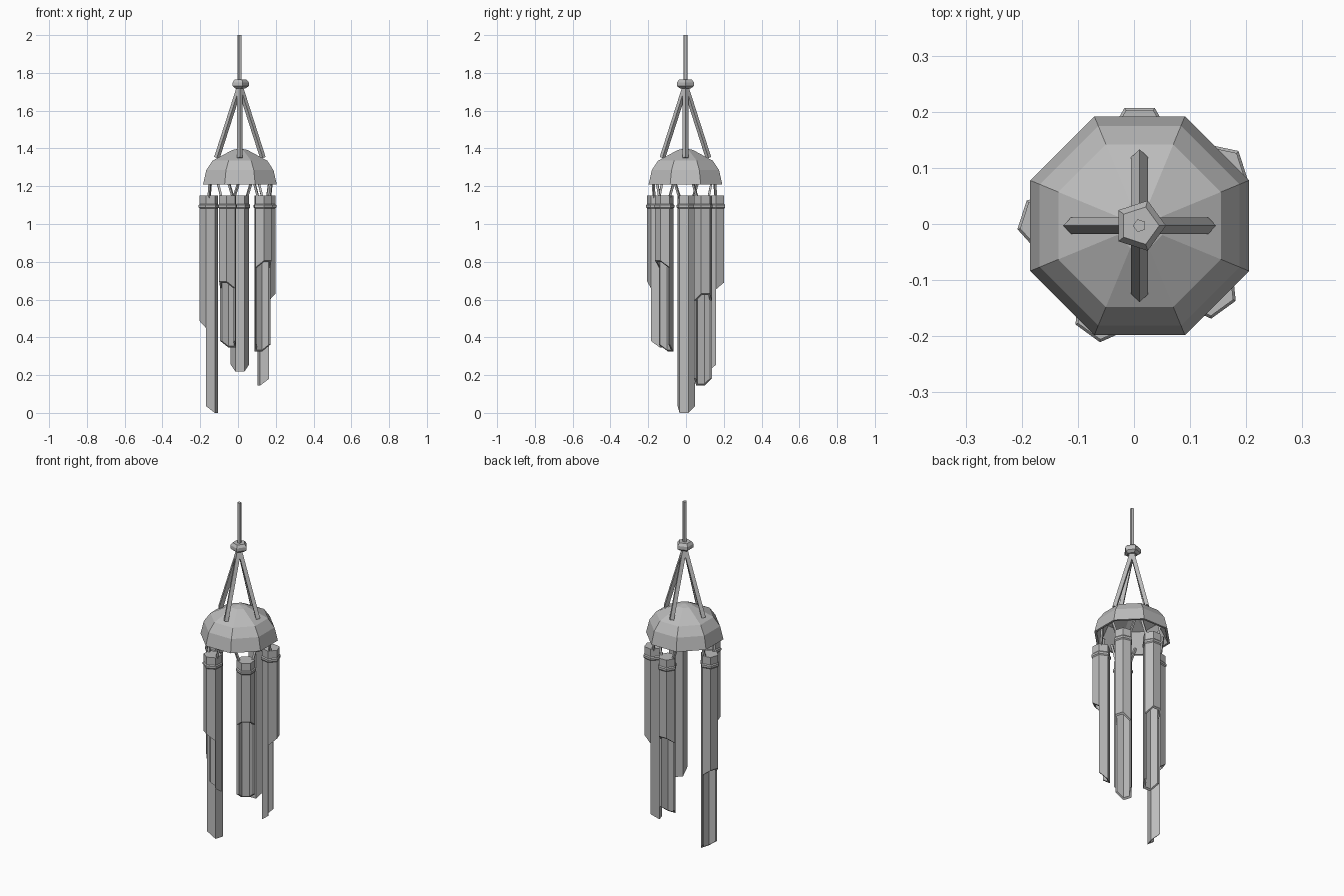
import bpy, bmesh, math
from mathutils import Vector

cube = bpy.data.objects.get("Cube")
if cube:
    bpy.data.objects.remove(cube)

GREY = (0.5, 0.5, 0.5, 1)
mat = bpy.data.materials.new("plain grey")
mat.use_nodes = True
mat.diffuse_color = GREY
mat.node_tree.nodes["Principled BSDF"].inputs["Base Color"].default_value = GREY

CX, CY = 0.01, -0.003   # hanging axis


def finish(name, bm):
    bmesh.ops.recalc_face_normals(bm, faces=bm.faces)
    mesh = bpy.data.meshes.new(name)
    bm.to_mesh(mesh)
    bm.free()
    mesh.materials.append(mat)
    ob = bpy.data.objects.new(name, mesh)
    bpy.context.collection.objects.link(ob)
    return ob


def lathe(bm, profile, sides, start=0.0, cx=CX, cy=CY):
    """Turn (radius, z) points; radius 0 becomes a pole, open ends get caps."""
    rings = []
    for r, z in profile:
        n = sides if r > 0 else 1
        rings.append([bm.verts.new((cx + r * math.cos(start + math.tau * k / sides),
                                    cy + r * math.sin(start + math.tau * k / sides), z))
                      for k in range(n)])
    for a, b in zip(rings, rings[1:]):
        for k in range(sides):
            quad = [a[k % len(a)], a[(k + 1) % len(a)], b[(k + 1) % len(b)], b[k % len(b)]]
            bm.faces.new(list(dict.fromkeys(quad)))
    for ring in (rings[0], rings[-1]):
        if len(ring) > 2:
            bm.faces.new(ring)


def rod(bm, a, b, radius, sides=4):
    """Straight prism between two points, one edge on its upper side."""
    a, b = Vector(a), Vector(b)
    axis = (b - a).normalized()
    side = axis.cross(Vector((0, 0, 1))).normalized()
    up = side.cross(axis)
    ends = [[bm.verts.new(p + radius * (up * math.cos(math.tau * k / sides)
                                        + side * math.sin(math.tau * k / sides)))
             for k in range(sides)] for p in (a, b)]
    for k in range(sides):
        j = (k + 1) % sides
        bm.faces.new((ends[0][k], ends[0][j], ends[1][j], ends[1][k]))
    bm.faces.new(ends[0])
    bm.faces.new(ends[1])


# Dome: eight-sided hollow shell
bm = bmesh.new()
flat = math.cos(math.pi / 8)
shell = [(0, 1.38), (0.133, 1.32), (0.183, 1.21), (0.195, 1.21),
         (0.178, 1.285), (0.145, 1.335), (0.04, 1.392), (0, 1.40)]
lathe(bm, [(r / flat, z) for r, z in shell], 8, math.pi / 8)
finish("dome", bm)

# Top cord and bead
bm = bmesh.new()
lathe(bm, [(0.012, 1.73), (0.012, 2.0)], 5, math.pi)
finish("top_cord", bm)
bm = bmesh.new()
lathe(bm, [(0.03, 1.718), (0.047, 1.73), (0.047, 1.75), (0.035, 1.765)], 5)
finish("bead", bm)

# Four cords from the bead to the dome
bm = bmesh.new()
for k in range(4):
    a = math.pi / 2 * k
    rod(bm, (CX, CY, 1.73),
        (CX + 0.122 * math.cos(a), CY + 0.122 * math.sin(a), 1.35), 0.015)
finish("dome_cords", bm)

# Chime tubes: centre x, y, seam height of the outer cut, lowest height
TUBES = [("back", 0.01, 0.16, 0.655, 0.22),
         ("back_left", 0.15, 0.09, 0.595, 0.145),
         ("front_left", 0.132, -0.115, 0.77, 0.325),
         ("front_right", -0.055, -0.157, 0.66, 0.345),
         ("right", -0.155, 0.002, 0.45, 0.0)]
R_OUT, R_IN, TOP, SLOPE = 0.049, 0.038, 1.15, 0.85
APOTHEM = R_OUT * math.cos(math.pi / 6)


def half_shell(bm, cx, cy, facing, first, seam):
    """Half of a hexagonal pipe with a slanted lower end."""
    columns = []
    for k in range(4):
        t = math.radians(first + 60 * k)
        col = []
        for r in (R_OUT, R_IN):
            x = cx + r * math.cos(facing + t)
            y = cy + r * math.sin(facing + t)
            low = seam + SLOPE * r * math.cos(t)
            col += [bm.verts.new((x, y, z)) for z in (low, TOP - 0.001)]
        columns.append(col)       # outer low, outer top, inner low, inner top
    for a, b in zip(columns, columns[1:]):
        for i, j in ((0, 1), (1, 3), (3, 2), (2, 0)):
            bm.faces.new((a[i], a[j], b[j], b[i]))
    for c in (columns[0], columns[-1]):
        bm.faces.new((c[0], c[1], c[3], c[2]))


for i, (place, x, y, cut, bottom) in enumerate(TUBES):
    facing = math.radians(90 - 72 * i)
    hexa = facing + math.pi / 2
    bm = bmesh.new()
    half_shell(bm, x, y, facing, -90, cut)                          # short outer half
    half_shell(bm, x, y, facing, 90, bottom + SLOPE * APOTHEM)      # long inner half
    finish(place + "_tube", bm)

    bm = bmesh.new()
    lathe(bm, [(R_OUT, 1.10), (R_OUT, TOP)], 6, hexa, x, y)
    lathe(bm, [(R_OUT, 1.082), (0.054, 1.088), (0.054, 1.1), (R_OUT, 1.106)], 6, hexa, x, y)
    finish(place + "_cap", bm)

    # Two cords spread from the tube up to the dome rim
    bm = bmesh.new()
    out = math.atan2(y - CY, x - CX)
    for s in (-1, 1):
        tx, ty = -math.sin(out) * s, math.cos(out) * s
        ux, uy = math.cos(out), math.sin(out)
        rod(bm, (x + 0.03 * tx, y + 0.03 * ty, 1.12),
            (x + 0.066 * tx - 0.01 * ux, y + 0.066 * ty - 0.01 * uy, 1.24), 0.008)
    finish(place + "_tube_cords", bm)
